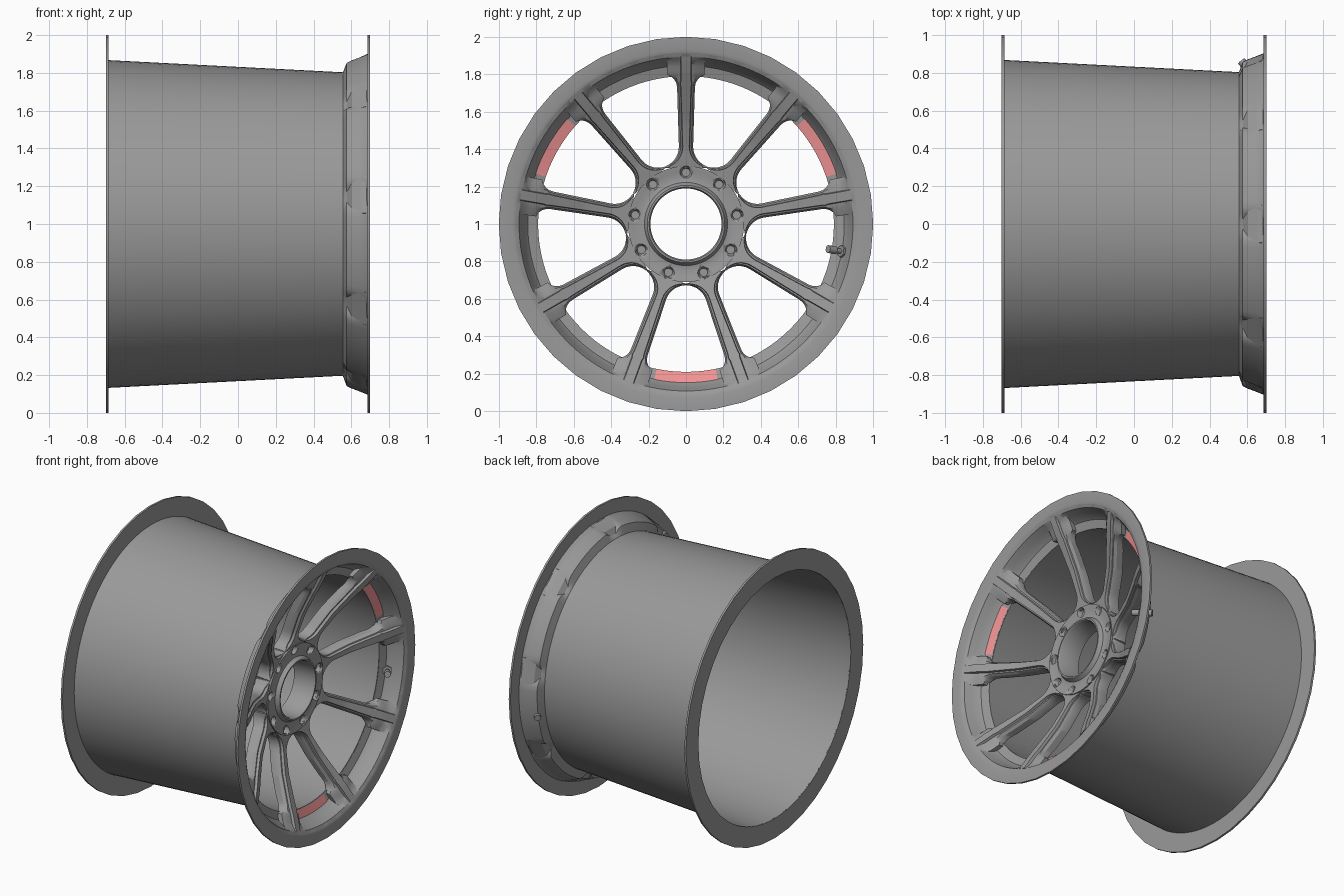
import bpy, math
from math import sin, cos, tan, radians, sqrt, pi
from mathutils import Vector

if "Cube" in bpy.data.objects:
    bpy.data.objects.remove(bpy.data.objects["Cube"])

N = 9                                   # spokes
STEP = 2 * pi / N


def polar(x, r, a):
    return (x, r * cos(a), 1 + r * sin(a))


def material(name, rgb):
    m = bpy.data.materials.new(name)
    m.diffuse_color = (*rgb, 1)
    m.use_nodes = True
    m.node_tree.nodes["Principled BSDF"].inputs["Base Color"].default_value = m.diffuse_color
    return m


GREY = material("dark_grey", (0.32, 0.32, 0.32))
RED = material("accent_red", (0.9, 0.3, 0.3))


def make(name, verts, faces, angle=35):
    me = bpy.data.meshes.new(name)
    me.from_pydata(verts, [], faces)
    me.materials.append(GREY)
    ob = bpy.data.objects.new(name, me)
    bpy.context.collection.objects.link(ob)
    bpy.ops.object.select_all(action='DESELECT')
    ob.select_set(True)
    bpy.context.view_layer.objects.active = ob
    bpy.ops.object.mode_set(mode='EDIT')
    bpy.ops.mesh.select_all(action='SELECT')
    bpy.ops.mesh.normals_make_consistent(inside=False)
    bpy.ops.object.mode_set(mode='OBJECT')
    bpy.ops.object.shade_smooth_by_angle(angle=radians(angle))
    return ob


def revolve(name, profile, segs, shape=lambda x, r, a: r):
    """Spin a closed (x, radius) profile about the wheel axis."""
    n = len(profile)
    verts = [polar(x, shape(x, r, 2 * pi * i / segs), 2 * pi * i / segs)
             for i in range(segs) for x, r in profile]
    faces = [(i * n + j, i * n + (j + 1) % n,
              (i + 1) % segs * n + (j + 1) % n, (i + 1) % segs * n + j)
             for i in range(segs) for j in range(n)]
    return make(name, verts, faces)


def rod(name, a, b, radius, segs=16):
    a, b = Vector(a), Vector(b)
    bpy.ops.mesh.primitive_cylinder_add(vertices=segs, radius=radius,
                                        depth=(b - a).length, location=(a + b) / 2)
    ob = bpy.context.object
    ob.name = name
    ob.data.materials.append(GREY)
    ob.rotation_euler = (b - a).to_track_quat('Z', 'Y').to_euler()
    bpy.ops.object.shade_smooth_by_angle(angle=radians(35))
    return ob


def lerp(table, u, k):
    for p, q in zip(table, table[1:]):
        if u <= q[0]:
            f = (u - p[0]) / (q[0] - p[0])
            return p[k] + (q[k] - p[k]) * f
    return table[-1][k]


# Barrel and flat flanges
revolve("barrel", [(-0.695, 0.868), (0.56, 0.803), (0.56, 0.79), (-0.695, 0.858)], 96)
revolve("rear_flange", [(-0.70, 0.86), (-0.70, 1.0), (-0.686, 1.0), (-0.686, 0.86)], 40)
revolve("front_flange", [(0.686, 0.895), (0.686, 1.0), (0.70, 1.0), (0.70, 0.93),
                         (0.694, 0.91)], 40)


# Flared lip with a groove behind every spoke
def groove(x, r, a):
    d = abs((a - pi / 2 + STEP / 2) % STEP - STEP / 2)
    f = max(0.0, min(1.0, (radians(5) - d) / radians(3)))
    depth = 0.035 if 0.565 < x < 0.65 else 0.0
    return r - depth * f * f * (3 - 2 * f)


revolve("front_lip", [(0.555, 0.803), (0.575, 0.858), (0.60, 0.870), (0.64, 0.885),
                      (0.69, 0.905), (0.696, 0.912), (0.685, 0.892), (0.64, 0.874),
                      (0.60, 0.858), (0.582, 0.845), (0.565, 0.79)], 180, groove)

# Spoke path: distance from axis, front x, back x
PATH = [(0.30, 0.445, 0.34), (0.41, 0.47, 0.37), (0.55, 0.52, 0.42),
        (0.70, 0.595, 0.495), (0.80, 0.648, 0.562), (0.86, 0.676, 0.60),
        (0.895, 0.692, 0.675)]


def half_width(u):
    """Half width of a spoke: rounded window ends at the hub and at the rim."""
    w = 0.038 + 0.012 * max(0, u - 0.41) / 0.4
    if u < 0.413:
        w = 0.150 - sqrt(max(0, 0.112 ** 2 - (u - 0.413) ** 2))
    if u > 0.73:
        w += 0.07 - sqrt(max(0, 0.07 ** 2 - (min(u, 0.797) - 0.73) ** 2))
    return min(w, u * tan(STEP / 2))


stations = ([0.30] + [0.302 + 0.111 * (1 - cos(pi / 2 * i / 9)) for i in range(10)]
            + [0.44 + 0.029 * i for i in range(10)]
            + [0.73, 0.75, 0.765, 0.777, 0.788, 0.797, 0.82, 0.84, 0.86, 0.88, 0.895])
verts, faces = [], []
for k in range(N):
    a = pi / 2 + k * STEP
    base = len(verts)
    for u in stations:
        w, front, back = half_width(u), lerp(PATH, u, 1), lerp(PATH, u, 2)
        drop = min(1, max(0, (u - 0.30) / 0.03)) * min(1, (front - back) / 0.08)
        half = [(w - 0.004, back), (w, front - 0.045 * drop), (w - 0.010, front - 0.022 * drop),
                (w - 0.018, front - 0.020 * drop), (w - 0.021, front)]
        if u <= 0.302:
            half = [(w, back)] + [(w, front)] * 4
        if u > 0.75:                     # ridge stays slim while the foot spreads
            half[2:] = [(min(w - 0.010, 0.05), half[2][1]), (0.030, half[3][1]), (0.026, front)]
        for t, x in half + [(-t, x) for t, x in reversed(half)]:
            verts.append((x, u * cos(a) - t * sin(a), 1 + u * sin(a) + t * cos(a)))
    m = 10
    for i in range(len(stations) - 1):
        for j in range(m):
            p, q = base + i * m + j, base + i * m + (j + 1) % m
            faces.append((p, q, q + m, p + m))
    last = base + (len(stations) - 1) * m
    faces += [tuple(range(base, base + m)), tuple(range(last, last + m))]
make("spokes", verts, faces, 30)

# Hub with lug pockets
hub = revolve("hub", [(0.31, 0.19), (0.465, 0.19), (0.475, 0.197), (0.475, 0.207), (0.448, 0.222),
                      (0.442, 0.25), (0.452, 0.285), (0.455, 0.31), (0.33, 0.31), (0.31, 0.28)], 72)
cutter_verts, cutter_faces = [], []
for k in range(N):
    a, b = pi / 2 + k * STEP, len(cutter_verts)
    c = polar(0, 0.275, a)
    for x, r in ((0.42, 0.022), (0.52, 0.060)):
        cutter_verts += [(x, c[1] + r * cos(t * pi / 8), c[2] + r * sin(t * pi / 8))
                         for t in range(16)]
    cutter_faces += [(b + t, b + (t + 1) % 16, b + 16 + (t + 1) % 16, b + 16 + t) for t in range(16)]
    cutter_faces += [tuple(range(b, b + 16)), tuple(range(b + 16, b + 32))]
cutter = make("lug_cutter", cutter_verts, cutter_faces)
cutter.hide_render = True
cutter.hide_set(True)
mod = hub.modifiers.new("lug_pockets", 'BOOLEAN')
mod.object = cutter
mod.operation = 'DIFFERENCE'
mod.solver = 'EXACT'

# Valve stem with cap
va = radians(-10)
rod("valve_base", polar(0.568, 0.875, va), polar(0.588, 0.85, va), 0.022)
rod("valve_stem", polar(0.575, 0.875, va), polar(0.64, 0.785, va), 0.014)
rod("valve_nut", polar(0.592, 0.85, va), polar(0.602, 0.837, va), 0.032, 6)
rod("valve_cap", polar(0.622, 0.81, va), polar(0.65, 0.770, va), 0.021)

# Red accents on three window ledges
for k in range(3):
    mid = radians(30 + 120 * k)
    angs = [mid + radians(-11.5 + 23 * i / 12) for i in range(13)]
    v = [polar(x, r, a) for a in angs for x, r in ((0.568, 0.791), (0.586, 0.847))]
    ob = make("window_accent", v, [(2 * i, 2 * i + 1, 2 * i + 3, 2 * i + 2) for i in range(12)])
    ob.data.materials[0] = RED
    if ob.data.polygons[0].normal.x < 0:
        ob.data.flip_normals()
